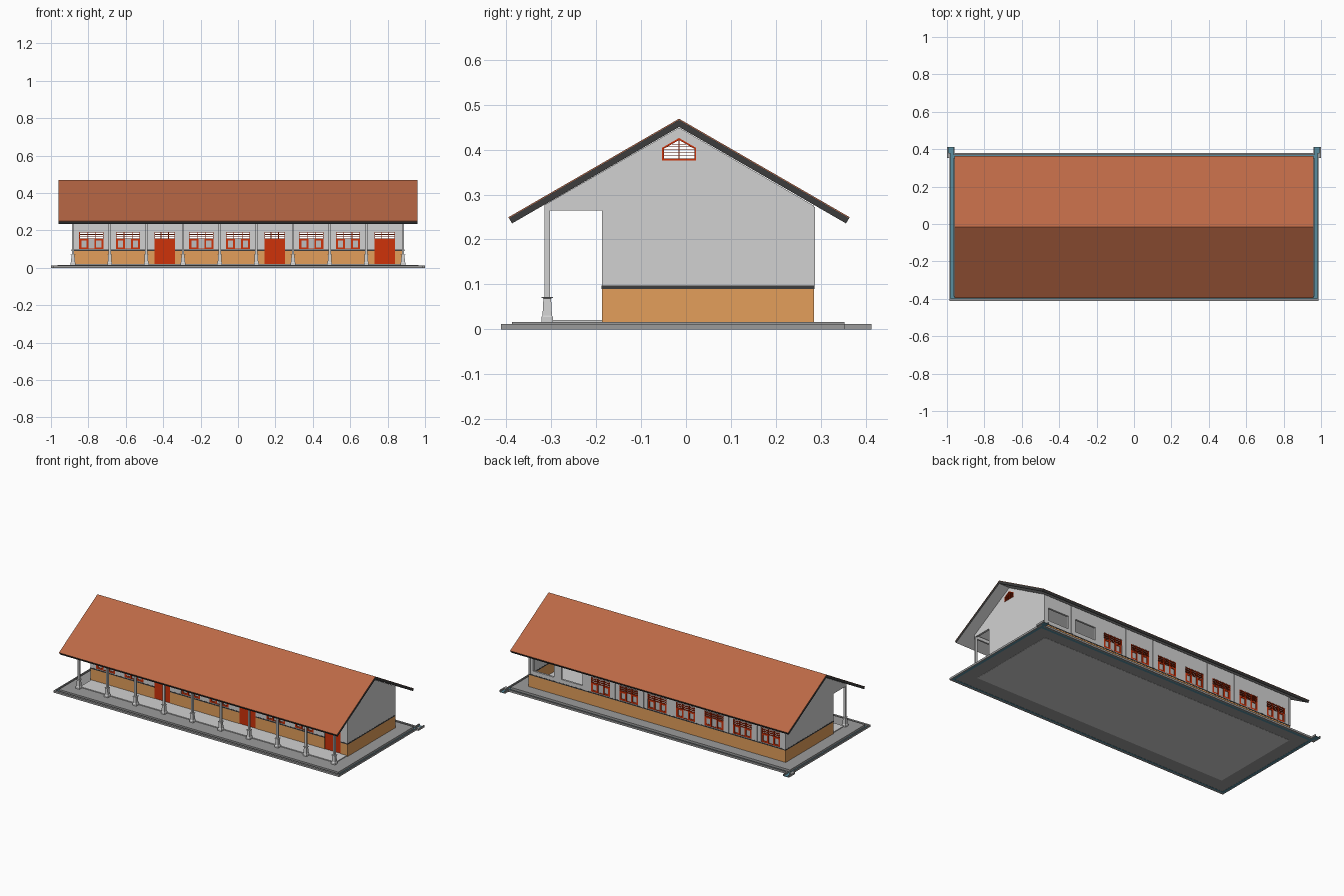
import bpy, bmesh, math
from mathutils import Matrix, Vector

if "Cube" in bpy.data.objects:
    bpy.data.objects.remove(bpy.data.objects["Cube"])


def mat(name, r, g, b):
    m = bpy.data.materials.new(name)
    m.diffuse_color = (r, g, b, 1)
    m.use_nodes = True
    m.node_tree.nodes["Principled BSDF"].inputs["Base Color"].default_value = m.diffuse_color
    return m


TILE = mat("roof_tile", .50, .14, .06)
WALL = mat("light_grey_plaster", .64, .64, .64)
OCHRE = mat("ochre_plinth", .77, .345, .105)
RED = mat("red_joinery", .62, .032, .003)
DARK = mat("dark_trim", .045, .045, .045)
SLAB = mat("grey_concrete", .33, .33, .33)
DRAIN = mat("teal_drain", .10, .27, .35)
GLASS = mat("grey_glass", .52, .52, .52)

parts = {}   # part name -> (bmesh, material)


def get(part, material):
    if part not in parts:
        parts[part] = (bmesh.new(), material)
    return parts[part][0]


def box(part, material, x0, x1, y0, y1, z0, z1):
    c = Vector((x0 + x1, y0 + y1, z0 + z1)) / 2
    bmesh.ops.create_cube(get(part, material), size=1, matrix=Matrix.Translation(c)
                          @ Matrix.Diagonal((x1 - x0, y1 - y0, z1 - z0, 1)))


def prism(part, material, pts, x0, x1):
    """Extrude a (y, z) outline along x."""
    bm = get(part, material)
    f = bm.faces.new([bm.verts.new((x0, y, z)) for y, z in pts])
    r = bmesh.ops.extrude_face_region(bm, geom=[f])
    bmesh.ops.translate(bm, vec=(x1 - x0, 0, 0),
                        verts=[v for v in r["geom"] if isinstance(v, bmesh.types.BMVert)])


RIDGE = -.0155
TAN = math.tan(math.radians(30))
BAY = .196
XE = 4.5 * BAY            # gable line
FRONT, BACK, THICK = -.187, .285, .012

# ground slab, raised floor and surrounding drain channel
box("ground_slab", SLAB, -.965, .965, -.388, .353, .001, .016)
box("floor_underside", WALL, -XE, XE, -.297, BACK, 0, .001)
box("floor", WALL, -XE, XE, -.297, BACK - .001, .016, .021)
box("drain_channel", DRAIN, -.98, .98, -.399, -.388, 0, .003)
box("drain_channel", DRAIN, -.98, .98, .353, .370, 0, .003)
box("drain_curb", SLAB, -.986, .986, -.412, -.399, 0, .012)
box("drain_curb", SLAB, -.96, .96, .370, .38, 0, .012)
for s in (-1, 1):
    def sbox(part, m, a, b, *r):
        box(part, m, min(s * a, s * b), max(s * a, s * b), *r)
    sbox("drain_channel", DRAIN, .965, .98, -.388, .353, 0, .003)
    sbox("drain_curb", SLAB, .98, .986, -.399, .38, 0, .012)
    # widened outlets at the rear corners
    sbox("drain_channel", DRAIN, .966, .98, .370, .413, 0, .003)
    sbox("drain_channel", DRAIN, .98, .993, .38, .413, 0, .003)
    sbox("drain_curb", SLAB, .96, .966, .370, .413, 0, .012)
    sbox("drain_curb", SLAB, .993, 1.0, .352, .413, 0, .012)
    sbox("drain_curb", SLAB, .986, .993, .352, .38, 0, .012)


# long walls, bay by bay
def wall_bay(c, y0, top, kind):
    y1 = y0 + THICK
    a, b = c - BAY / 2, c + BAY / 2
    w = {"window": .065, "door": .055, "gap": .072}[kind]
    lo, hi = {"window": (.1, .192), "door": (.021, .192), "gap": (.12, .2)}[kind]
    spans = [(a, c - w), (c + w, b)] if kind == "door" else [(a, b)]
    for p, q in spans:
        box("plinth", OCHRE, p, q, y0, y1, .016, .09)
        box("plinth_band", DARK, p, q, y0 - .001, y1 + .001, .09, .097)
    box("long_walls", WALL, a, c - w, y0, y1, .097, top)
    box("long_walls", WALL, c + w, b, y0, y1, .097, top)
    box("long_walls", WALL, c - w, c + w, y0, y1, hi, top)
    box("long_walls", WALL, c - w, c + w, y0, y1, .097, lo) if lo > .097 else None
    if kind == "gap":
        return
    ym = (y0 + y1) / 2

    def bar(x0, x1, z0, z1, d=.005):
        box("door_and_window_frames", RED, x0, x1, ym - d, ym + d, z0, z1)
    # barred transom above every door and window
    for z in (.154, .1655, .177, .189):
        bar(c - w, c + w, z, z + .003, .005)
    for x in (-w, -w / 3 - .0015, w / 3 - .0015, w - .003):
        bar(c + x, c + x + .003, .157, .189, .0055)
    if kind == "door":
        box("door_leaves", RED, c - w, c + w, ym - .004, ym + .004, .021, .155)
    else:
        box("window_panes", GLASS, c - w, c + w, ym - .001, ym + .001, .1, .155)
        for s in (-1, 1):          # framed side sashes beside a plain middle pane
            for u, v in ((.053, w), (.016, .026)):
                p, q = sorted((c + s * u, c + s * v))
                bar(p, q, .1, .155)
            p, q = sorted((c + s * .026, c + s * .053))
            bar(p, q, .1, .110, .004)
            bar(p, q, .146, .155, .004)
        bar(c - .016, c + .016, .1, .104, .004)


for i in range(9):
    c = (i - 4) * BAY
    wall_bay(c, FRONT, .345, "door" if i % 3 == 2 else "window")
    wall_bay(c, BACK - THICK, .275, "gap" if i > 6 else "window")

# classroom partitions
for x in (-1.5 * BAY, 1.5 * BAY):
    box("partitions", WALL, x - .005, x + .005, FRONT + THICK, BACK - THICK, .021, .265)

# gable ends, each in two halves around the vent
for s in (-1, 1):
    x0, x1 = sorted((s * (XE - THICK / 2), s * (XE + THICK / 2)))
    box("plinth", OCHRE, x0, x1, FRONT, BACK, .016, .09)
    box("plinth_band", DARK, x0 - .001, x1 + .001, FRONT - .001, BACK + .001, .09, .097)
    vent = [(RIDGE, .377), (RIDGE - .038, .377), (RIDGE - .038, .404), (RIDGE, .426)]
    prism("gable_walls", WALL, [(RIDGE, .449), (-.315, .277), (-.315, .265), (FRONT, .265),
                                (FRONT, .097), (RIDGE, .097)] + vent, x0, x1)
    prism("gable_walls", WALL, [(RIDGE, .449), (BACK, .275), (BACK, .097), (RIDGE, .097)]
          + [(2 * RIDGE - y, z) for y, z in vent], x0, x1)
    # louvred gable vent
    for m in (-1, 1):
        prism("gable_vents", RED, [(RIDGE + m * y, z) for y, z in
              ((0, .376), (.038, .376), (.038, .404), (0, .426), (0, .4215),
               (.034, .402), (.034, .380), (0, .380))], x0 - .002, x1 + .002)
    for k, hw in enumerate((.034, .034, .034, .03, .016)):
        z = .386 + k * .0065
        box("gable_vents", RED, x0, x1, RIDGE - hw, RIDGE + hw, z, z + .0012)
    box("gable_vents", RED, x0, x1, RIDGE - .001, RIDGE + .001, .380, .4215)

# veranda columns: square flared base and slim shaft
PROFILE = [(.013, .016), (.013, .027), (.0105, .031), (.0085, .069), (.0125, .070),
           (.0125, .072), (.006, .072), (.006, .272)]
for i in range(10):
    x, y = (i - 4.5) * BAY, -.309
    bm = get("veranda_columns", WALL)
    rings = [[bm.verts.new((x + h * u, y + h * v, z)) for u, v in
              ((-1, -1), (1, -1), (1, 1), (-1, 1))] for h, z in PROFILE]
    for r, t in zip(rings, rings[1:]):
        for k in range(4):
            bm.faces.new((r[k], r[(k + 1) % 4], t[(k + 1) % 4], t[k]))
    bm.faces.new(rings[0][::-1])
    bm.faces.new(rings[-1])
    # shallow pilasters on the rear wall
    box("rear_pilasters", WALL, x - .006, x + .006, BACK, BACK + .002, .097, .272)
box("veranda_beam", WALL, -XE, XE, -.314, -.304, .255, .275)


# roof layers: chevron section with square-cut eaves
def roof_layer(part, material, ridge, half, thick, xe):
    ez = ridge - half * TAN
    dy, dz = thick * .5, thick * math.cos(math.radians(30))
    prism(part, material, [(RIDGE, ridge), (RIDGE + half, ez), (RIDGE + half - dy, ez - dz),
                           (RIDGE, ridge - thick / math.cos(math.radians(30))),
                           (RIDGE - half + dy, ez - dz), (RIDGE - half, ez)], -xe, xe)


roof_layer("roof_tiles", TILE, .469, .380, .0022, .96)
roof_layer("roof_deck", DARK, .4664, .3788, .0138, .959)

# turn every part into an object
for name, (bm, material) in parts.items():
    bmesh.ops.recalc_face_normals(bm, faces=bm.faces)
    me = bpy.data.meshes.new(name)
    me.materials.append(material)
    if name == "roof_deck":        # grey soffit below, dark fascia on the edges
        me.materials.append(WALL)
        bm.normal_update()
        for f in bm.faces:
            f.material_index = 1 if f.normal.z < -.7 else 0
    bm.to_mesh(me)
    bm.free()
    bpy.context.collection.objects.link(bpy.data.objects.new(name, me))
